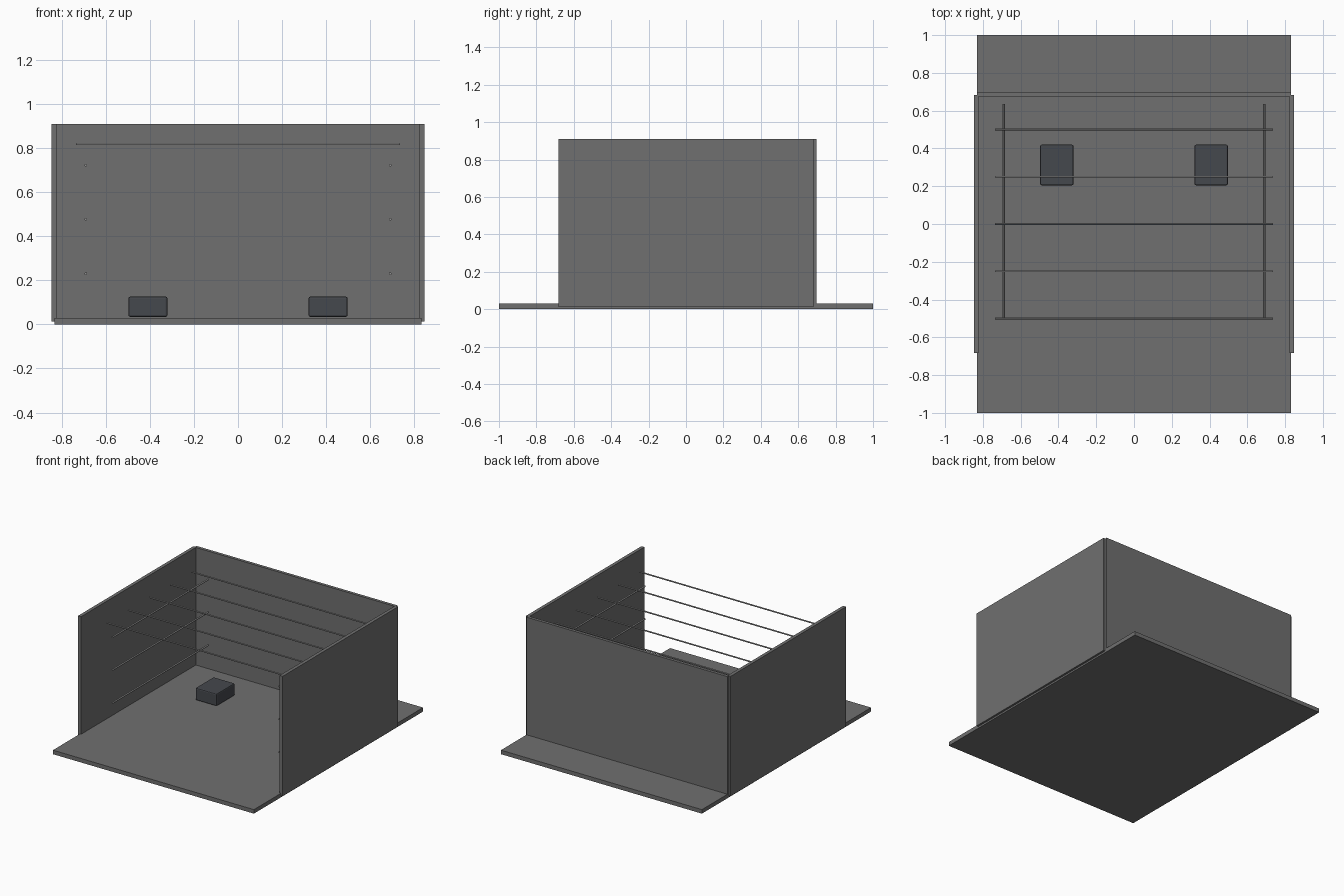
import bpy
from math import pi

if "Cube" in bpy.data.objects:
    bpy.data.objects.remove(bpy.data.objects["Cube"])


def material(name, color):
    m = bpy.data.materials.new(name)
    m.diffuse_color = (*color, 1)
    m.use_nodes = True
    m.node_tree.nodes["Principled BSDF"].inputs["Base Color"].default_value = m.diffuse_color
    return m


panel_mat = material("panel_grey", (0.16, 0.16, 0.16))
block_mat = material("block_dark", (0.06, 0.065, 0.075))
wire_mat = material("wire_grey", (0.3, 0.3, 0.3))


def box(name, lo, hi, mat, bevel=0.0):
    bpy.ops.mesh.primitive_cube_add(
        size=1, location=[(a + b) / 2 for a, b in zip(lo, hi)])
    ob = bpy.context.object
    ob.name = name
    ob.scale = [b - a for a, b in zip(lo, hi)]
    bpy.ops.object.transform_apply(location=False, rotation=False, scale=True)
    ob.data.materials.append(mat)
    if bevel:
        mod = ob.modifiers.new("bevel", 'BEVEL')
        mod.width = bevel
        mod.segments = 2
    return ob


def rod(name, centre, length, radius, rotation):
    bpy.ops.mesh.primitive_cylinder_add(
        vertices=12, radius=radius, depth=length,
        location=centre, rotation=rotation)
    ob = bpy.context.object
    ob.name = name
    ob.data.materials.append(wire_mat)
    bpy.ops.object.shade_smooth_by_angle()


# floor slab and back wall
box("floor", (-0.832, -1, 0), (0.832, 1, 0.03), panel_mat)
box("back_wall", (-0.832, 0.675, 0.013), (0.832, 0.698, 0.91), panel_mat)

for side, s in (("left", -1), ("right", 1)):
    # side walls
    xs = sorted((s * 0.822, s * 0.847))
    box(side + "_wall", (xs[0], -0.682, 0.013), (xs[1], 0.682, 0.91), panel_mat)
    # small rounded blocks on the floor
    xs = sorted((s * 0.32, s * 0.497))
    box(side + "_block", (xs[0], 0.205, 0.034), (xs[1], 0.42, 0.126),
        block_mat, bevel=0.008)
    # wires running front to back along each wall
    for i, z in enumerate((0.23, 0.477, 0.722)):
        rod(f"{side}_wire_{i + 1}", (s * 0.69, 0.0675, z), 1.135, 0.006,
            (pi / 2, 0, 0))

# overhead wires running across
for i in range(5):
    rod(f"overhead_wire_{i + 1}", (0, -0.5 + 0.25 * i, 0.818), 1.47, 0.005,
        (0, pi / 2, 0))
